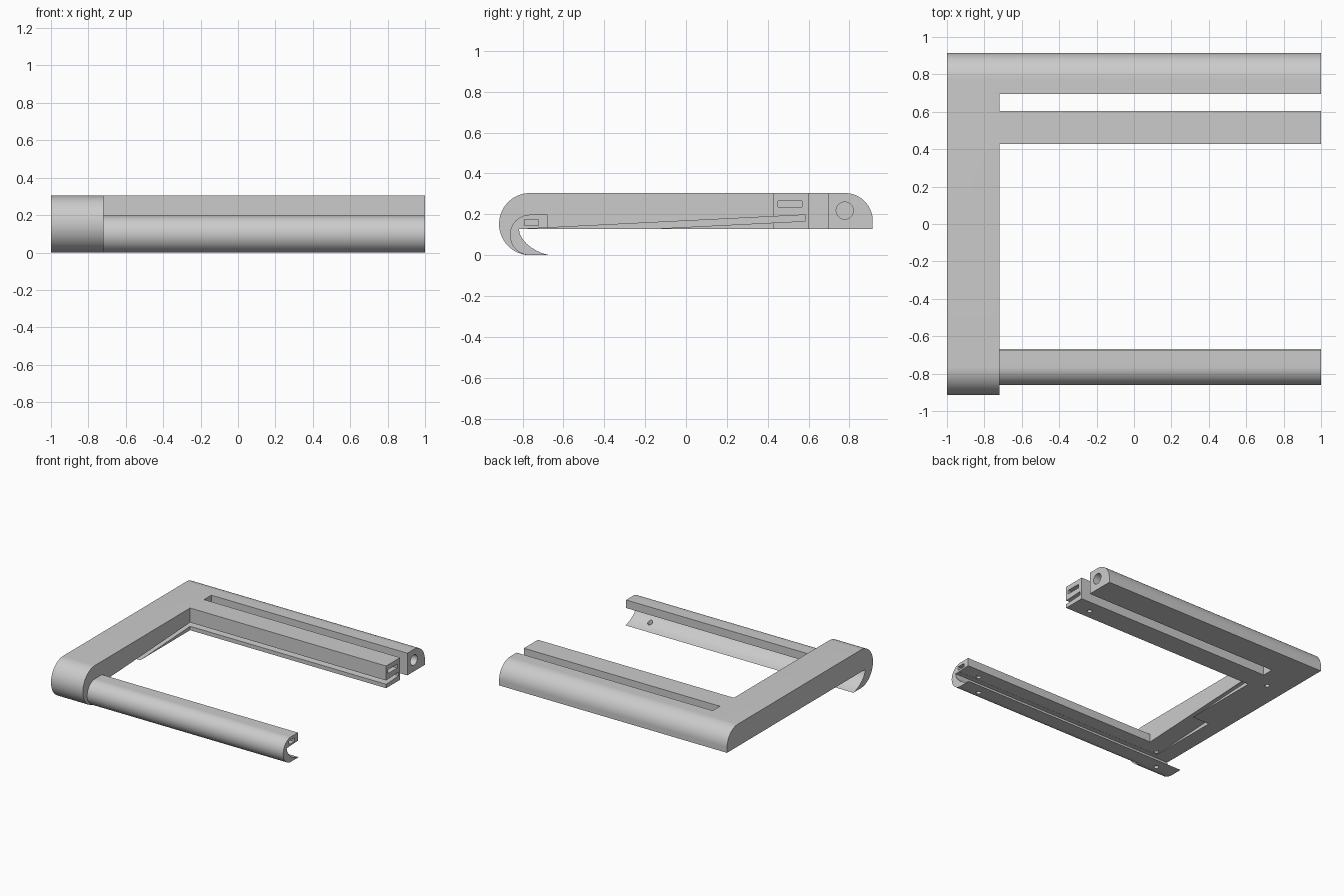
import bpy, bmesh
from math import cos, sin, radians

cube = bpy.data.objects.get("Cube")
if cube:
    bpy.data.objects.remove(cube, do_unlink=True)

grey = bpy.data.materials.new("light grey")
grey.use_nodes = True
grey.diffuse_color = (0.6, 0.6, 0.6, 1)
grey.node_tree.nodes["Principled BSDF"].inputs["Base Color"].default_value = (0.6, 0.6, 0.6, 1)

INNER = -0.72          # inside face of the side arm
BOTTOM, TOP = 0.128, 0.304


def arc(cy, cz, r, start, end, steps=24):
    angles = [radians(start + (end - start) * i / steps) for i in range(steps + 1)]
    return [(cy + r * cos(a), cz + r * sin(a)) for a in angles]


def prism(name, profile, x0, x1):
    """Extrude a (y, z) profile along x."""
    bm = bmesh.new()
    face = bm.faces.new([bm.verts.new((x0, y, z)) for y, z in profile])
    ext = bmesh.ops.extrude_face_region(bm, geom=[face])
    verts = [v for v in ext["geom"] if isinstance(v, bmesh.types.BMVert)]
    bmesh.ops.translate(bm, verts=verts, vec=(x1 - x0, 0, 0))
    bmesh.ops.recalc_face_normals(bm, faces=bm.faces)
    mesh = bpy.data.meshes.new(name)
    bm.to_mesh(mesh)
    bm.free()
    obj = bpy.data.objects.new(name, mesh)
    bpy.context.collection.objects.link(obj)
    mesh.materials.append(grey)
    return obj


def box(name, x0, x1, y0, y1, z0, z1):
    return prism(name, [(y0, z0), (y1, z0), (y1, z1), (y0, z1)], x0, x1)


def pin(x, y, z0, z1):
    bpy.ops.mesh.primitive_cylinder_add(vertices=24, radius=0.018, depth=z1 - z0,
                                        location=(x, y, (z0 + z1) / 2))
    return bpy.context.object


def cut(target, cutter):
    """Subtract a cutter and remove it."""
    mod = target.modifiers.new("cut", 'BOOLEAN')
    mod.operation, mod.solver, mod.object = 'DIFFERENCE', 'EXACT', cutter
    bpy.context.view_layer.update()
    with bpy.context.temp_override(object=target, active_object=target):
        bpy.ops.object.modifier_apply(modifier=mod.name)
    bpy.data.objects.remove(cutter, do_unlink=True)


def sheet_slot():
    """Sloping groove that holds a thin sheet."""
    return prism("slot_cutter", [(0.585, 0.197), (0.585, 0.167), (-0.235, 0.126),
                                 (-0.3, 0.1), (-0.78, 0.1), (-0.78, 0.129)], -0.87, 1.1)


def strip_slot():
    return box("strip_cutter", -0.9, 1.1, -0.79, -0.722, 0.145, 0.174)


# Inside curve of the hook, from the tip up to the underside
hook_inside = [(-0.668, 0.0), (-0.70, 0.008), (-0.73, 0.021), (-0.757, 0.037),
               (-0.78, 0.056), (-0.80, 0.079), (-0.813, 0.103), (-0.818, BOTTOM)]

# Side arm, middle bar and back bar cut from one long profile
frame_profile = (hook_inside + [(0.914, BOTTOM)]
                 + arc(0.778, 0.168, 0.136, 0, 90)
                 + arc(-0.763, 0.152, 0.152, 90, 270, 40))
frame = prism("frame", frame_profile, -1, 1)
cut(frame, box("window_cutter", INNER, 1.1, -1.1, 0.428, -0.1, 0.5))
cut(frame, box("gap_cutter", INNER, 1.1, 0.603, 0.694, -0.1, 0.5))
cut(frame, sheet_slot())
cut(frame, strip_slot())
cut(frame, box("strip_cutter", -0.9, 1.1, 0.45, 0.568, 0.235, 0.265))
cut(frame, prism("rod_cutter", arc(0.777, 0.218, 0.042, 0, 348.75, 31), -0.8, 1.1))

# Hooked front bar
bar_profile = (hook_inside + [(-0.677, BOTTOM), (-0.677, 0.198)]
               + arc(-0.763, 0.099, 0.099, 90, 270, 40))
front_bar = prism("front_bar", bar_profile, INNER, 1)
cut(front_bar, sheet_slot())
cut(front_bar, strip_slot())

# Small pin holes near both ends of the bars
cut(frame, pin(-0.84, -0.75, -0.05, 0.16))
cut(front_bar, pin(0.84, -0.75, -0.05, 0.16))
for x in (-0.84, 0.84):
    cut(frame, pin(x, 0.5, 0.05, 0.25))

for obj in (frame, front_bar):
    bpy.ops.object.select_all(action='DESELECT')
    obj.select_set(True)
    bpy.context.view_layer.objects.active = obj
    bpy.ops.object.shade_smooth_by_angle(angle=radians(30))
